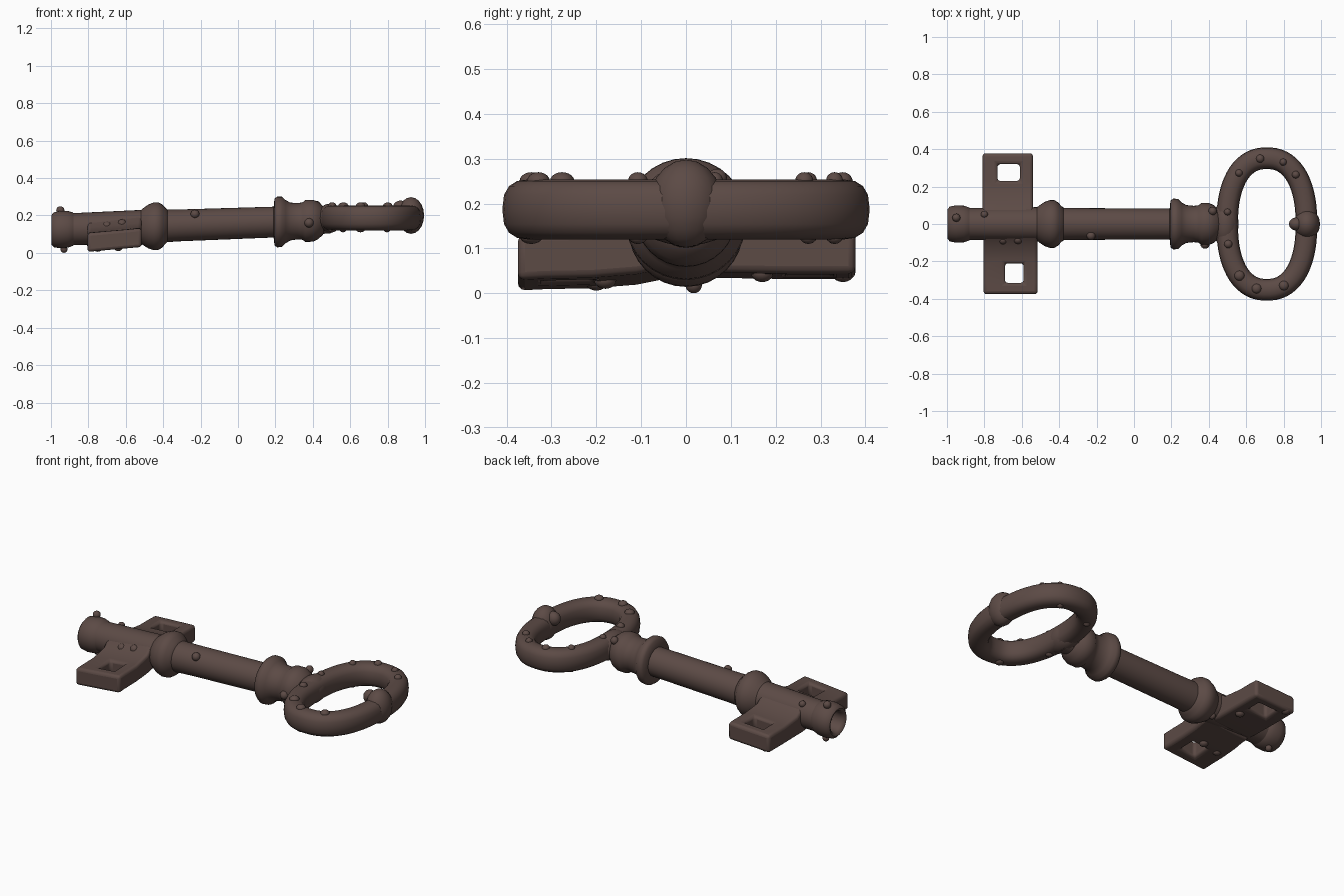
import bpy, bmesh, math, random
from mathutils import Vector

cube = bpy.data.objects.get("Cube")
if cube:
    bpy.data.objects.remove(cube)
random.seed(4)

iron = bpy.data.materials.new("dark_brown_iron")
iron.use_nodes = True
colour = (0.107, 0.069, 0.06, 1)
iron.diffuse_color = colour
iron.node_tree.nodes["Principled BSDF"].inputs["Base Color"].default_value = colour


def axis_z(x):
    """Height of the slightly tilted shaft axis."""
    return 0.158 + 0.035 * x


def finish(bm, name, bevel=0.0, angle=50):
    bmesh.ops.recalc_face_normals(bm, faces=bm.faces)
    mesh = bpy.data.meshes.new(name)
    bm.to_mesh(mesh)
    bm.free()
    mesh.materials.append(iron)
    obj = bpy.data.objects.new(name, mesh)
    bpy.context.collection.objects.link(obj)
    if bevel:
        mod = obj.modifiers.new("soft_edges", 'BEVEL')
        mod.width, mod.segments, mod.limit_method = bevel, 3, 'ANGLE'
    bpy.ops.object.select_all(action='DESELECT')
    obj.select_set(True)
    bpy.context.view_layer.objects.active = obj
    bpy.ops.object.shade_smooth_by_angle(angle=math.radians(angle))
    return obj


def skin(bm, rings, closed=False):
    """Bridge rings of vertices, looping back or capping the ends."""
    n = len(rings[0])
    for i in range(len(rings) - (not closed)):
        a, b = rings[i], rings[(i + 1) % len(rings)]
        for j in range(n):
            k = (j + 1) % n
            bm.faces.new((a[j], a[k], b[k], b[j]))
    if not closed:
        bm.faces.new(rings[0])
        bm.faces.new(rings[-1])


def lathe(name, profile, sides=32):
    bm = bmesh.new()
    rings = []
    for x, r in profile:
        turn = [2 * math.pi * j / sides for j in range(sides)]
        rings.append([bm.verts.new((x, r * math.cos(t), axis_z(x) + r * math.sin(t)))
                      for t in turn])
    skin(bm, rings)
    return finish(bm, name)


# Shaft with its collars
lathe("shaft", [(-0.92, 0.085), (-0.5, 0.09), (-0.3, 0.085), (0.25, 0.082), (0.5, 0.07)])
lathe("tip_collar", [(-0.84, 0.058), (-0.975, 0.058), (-0.993, 0.065), (-0.998, 0.078),
                     (-0.985, 0.093), (-0.95, 0.1), (-0.91, 0.098), (-0.885, 0.09),
                     (-0.87, 0.08)])
lathe("middle_collar", [(-0.53, 0.08), (-0.505, 0.1), (-0.48, 0.117), (-0.45, 0.128),
                        (-0.425, 0.127), (-0.405, 0.115), (-0.39, 0.098), (-0.37, 0.08)])
lathe("large_collar", [(0.19, 0.075), (0.195, 0.125), (0.21, 0.136), (0.235, 0.134),
                       (0.255, 0.115), (0.28, 0.101), (0.32, 0.097), (0.345, 0.1),
                       (0.36, 0.112), (0.4, 0.112), (0.425, 0.102), (0.445, 0.085),
                       (0.47, 0.06)])


# Oval bow, swept along a rounded oblong
def bow_point(t):
    c, s = math.cos(t), math.sin(t)
    power = 0.87
    return Vector((0.71 + 0.212 * math.copysign(abs(c) ** power, c),
                   0.352 * math.copysign(abs(s) ** power, s), 0.187))


bm = bmesh.new()
rings = []
steps, sides = 64, 16
for i in range(steps):
    t = 2 * math.pi * (i + 0.5) / steps
    p = bow_point(t)
    along = (bow_point(t + 0.02) - bow_point(t - 0.02)).normalized()
    out = along.cross(Vector((0, 0, 1)))
    ring = []
    for j in range(sides):
        a = 2 * math.pi * j / sides
        c, s = math.cos(a), math.sin(a)
        side = out * (0.058 * math.copysign(abs(c) ** 0.85, c))
        ring.append(bm.verts.new(p + side + Vector((0, 0, 0.067 * math.copysign(abs(s) ** 0.75, s)))))
    rings.append(ring)
skin(bm, rings, closed=True)
finish(bm, "bow", angle=80)


# Bits: webbed plates with a square window, thickened at the root
def bit(name, xs, ys, tops, bottoms, tilt):
    bm = bmesh.new()

    def layer(heights):
        return [[bm.verts.new((x, y, h + tilt * (x + 0.67))) for x in xs]
                for y, h in zip(ys, heights)]
    top, low = layer(tops), layer(bottoms)
    window = (len(ys) - 3, 1)
    cells = {(r, c) for r in range(len(ys) - 1) for c in range(3)} - {window}
    for r, c in cells:
        corners = [(r, c), (r, c + 1), (r + 1, c + 1), (r + 1, c)]
        for grid in (top, low):
            bm.faces.new([grid[i][j] for i, j in corners])
        neighbours = [(r - 1, c), (r, c + 1), (r + 1, c), (r, c - 1)]
        for k, cell in enumerate(neighbours):
            if cell not in cells:
                (i, j), (m, n) = corners[k], corners[(k + 1) % 4]
                bm.faces.new((top[i][j], top[m][n], low[m][n], low[i][j]))
    finish(bm, name, bevel=0.016, angle=60)


bit("front_bit", (-0.805, -0.69, -0.59, -0.515), (0, -0.06, -0.11, -0.21, -0.315, -0.375),
    (0.19, 0.19, 0.145, 0.122, 0.12, 0.118), (0.045, 0.04, 0.03, 0.022, 0.02, 0.017), 0.09)
bit("back_bit", (-0.81, -0.73, -0.61, -0.54), (0, 0.06, 0.11, 0.23, 0.32, 0.378),
    (0.19, 0.19, 0.155, 0.142, 0.142, 0.14), (0.045, 0.04, 0.04, 0.038, 0.038, 0.038), 0.05)


# Rounded lumps of corrosion and the knob on the bow
def lump(name, place, size):
    bm = bmesh.new()
    bmesh.ops.create_uvsphere(bm, u_segments=16, v_segments=10, radius=1)
    bmesh.ops.scale(bm, vec=size, verts=bm.verts)
    bmesh.ops.translate(bm, vec=place, verts=bm.verts)
    finish(bm, name, angle=180)


lump("bow_knob", (0.925, 0, 0.2), (0.07, 0.082, 0.098))
lump("bow_knob_point", (0.868, 0, 0.24), (0.04, 0.035, 0.04))
lump("bow_joint", (0.49, 0, 0.185), (0.07, 0.13, 0.078))

for i, t in enumerate((0.8, 1.2, 1.7, 2.3, 3.0, 3.4, 4.0, 4.5, 5.1)):
    p = bow_point(t)
    s = random.uniform(0.018, 0.028)
    lump(f"bow_lump_{i}", (p.x, p.y, 0.25), (s, s, 0.02))
    if i % 2:
        lump(f"bow_under_lump_{i}", (p.x, p.y, 0.128), (s, s, 0.018))

for i, x in enumerate((-0.95, -0.93, -0.8, -0.7, -0.62, -0.52, -0.23, 0.38, 0.42)):
    t = random.uniform(0.2, 1.1) * math.pi * (-1) ** i
    r = 0.108 if x < -0.9 or x > 0.3 else 0.085
    s = random.uniform(0.017, 0.026)
    lump(f"shaft_lump_{i}", (x, r * math.cos(t), axis_z(x) + r * math.sin(t)), (s, s, s))

for i, (x, y, z) in enumerate(((-0.75, -0.2, 0.026), (-0.64, -0.18, 0.03),
                               (-0.6, 0.17, 0.045), (-0.77, 0.35, 0.045))):
    lump(f"bit_lump_{i}", (x, y, z), (0.025, 0.025, 0.02))
